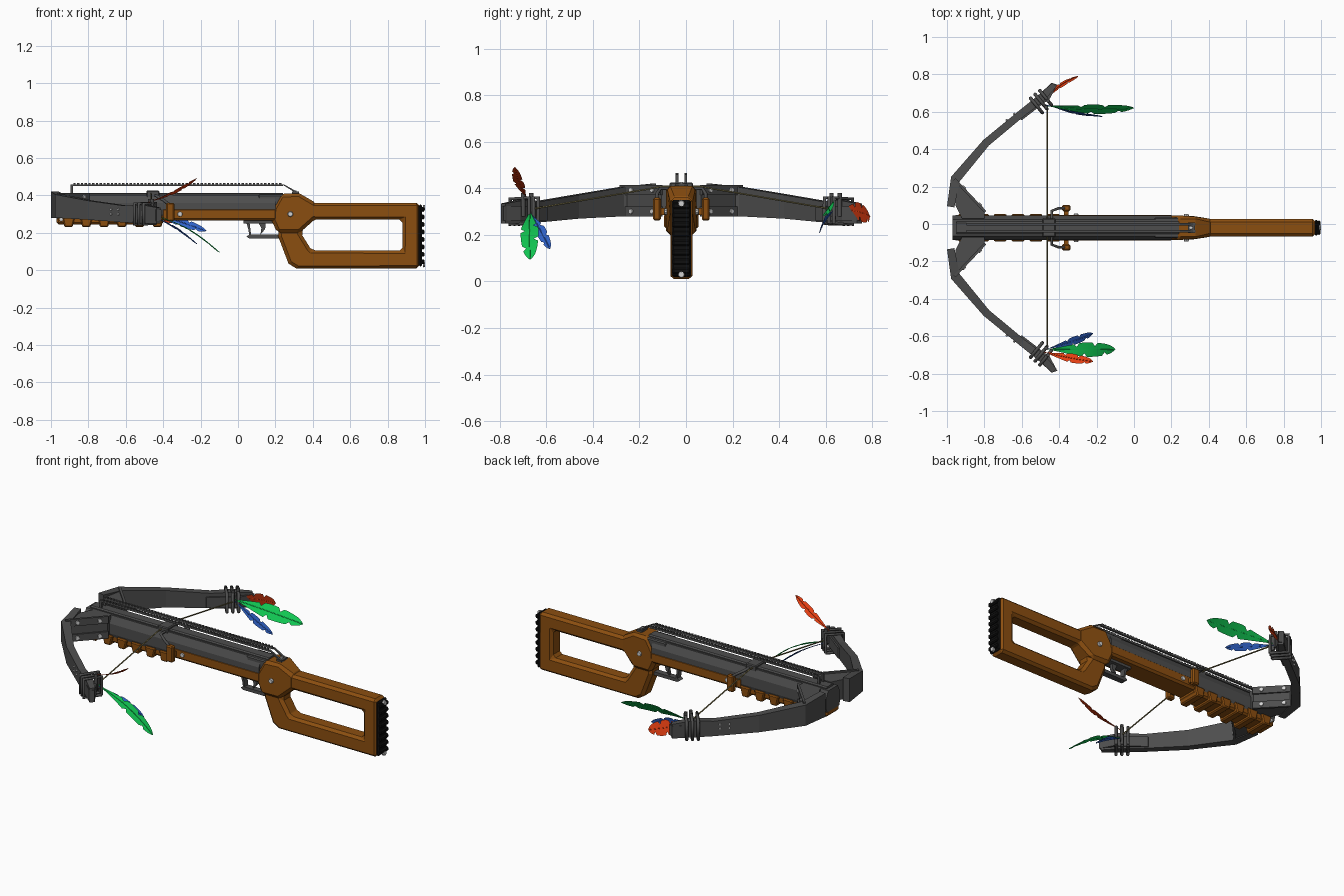
import bpy, bmesh, math
from mathutils import Vector

cube = bpy.data.objects.get("Cube")
if cube:
    bpy.data.objects.remove(cube)

CY = -0.02  # centre line of the bow


def material(name, rgb):
    m = bpy.data.materials.new(name)
    m.use_nodes = True
    m.diffuse_color = (*rgb, 1)
    m.node_tree.nodes["Principled BSDF"].inputs["Base Color"].default_value = (*rgb, 1)
    return m


WOOD = material("brown wood", (0.26, 0.077, 0.005))
METAL = material("dark grey metal", (0.075, 0.075, 0.075))
RUBBER = material("black rubber", (0.005, 0.005, 0.005))
STEEL = material("pale steel", (0.65, 0.65, 0.65))
CORD = material("tan cord", (0.2, 0.17, 0.07))
GREEN = material("green feather", (0.006, 0.6, 0.09))
BLUE = material("blue feather", (0.03, 0.127, 0.6))
RED = material("red feather", (0.8, 0.05, 0.006))


def finish(name, bm, mat, bevel=0):
    bmesh.ops.recalc_face_normals(bm, faces=bm.faces)
    me = bpy.data.meshes.new(name)
    bm.to_mesh(me)
    bm.free()
    me.materials.append(mat)
    ob = bpy.data.objects.new(name, me)
    bpy.context.collection.objects.link(ob)
    if bevel:
        b = ob.modifiers.new("chamfer", "BEVEL")
        b.width, b.segments, b.limit_method = bevel, 1, "ANGLE"
        b.angle_limit = math.radians(40)
    return ob


def loft(name, rings, mat, bevel=0, closed=False):
    """Skin a list of equal rings of 3D points."""
    bm = bmesh.new()
    vs = [[bm.verts.new(p) for p in r] for r in rings]
    n = len(vs[0])
    pairs = list(zip(vs, vs[1:] + vs[:1])) if closed else list(zip(vs, vs[1:]))
    for a, b in pairs:
        for i in range(n):
            j = (i + 1) % n
            bm.faces.new((a[i], a[j], b[j], b[i]))
    if not closed:
        bm.faces.new(vs[0])
        bm.faces.new(vs[-1])
    return finish(name, bm, mat, bevel)


def side_prism(name, pts, half, mat, bevel=0, y=0):
    """Outline in x and z, thickened across y."""
    return loft(name, [[(x, CY + y + s * half, z) for x, z in pts] for s in (-1, 1)], mat, bevel)


def box(name, x0, x1, y0, y1, z0, z1, mat, bevel=0):
    pts = [(x0, z0), (x1, z0), (x1, z1), (x0, z1)]
    return side_prism(name, pts, abs(y1 - y0) / 2, mat, bevel, (y0 + y1) / 2)


def x_prism(name, pts, x0, x1, mat):
    """Half outline in y and z, mirrored and run along x."""
    full = pts + [(-y, z) for y, z in reversed(pts)]
    return loft(name, [[(x, CY + y, z) for y, z in full] for x in (x0, x1)], mat)


def tube(name, pts, r, mat):
    cu = bpy.data.curves.new(name, "CURVE")
    cu.dimensions, cu.bevel_depth, cu.bevel_resolution = "3D", r, 1
    cu.use_fill_caps = True
    sp = cu.splines.new("POLY")
    sp.points.add(len(pts) - 1)
    for p, co in zip(sp.points, pts):
        p.co = (*co, 1)
    cu.materials.append(mat)
    ob = bpy.data.objects.new(name, cu)
    bpy.context.collection.objects.link(ob)


def bolt(name, pos, direction, r=0.013):
    bm = bmesh.new()
    bmesh.ops.create_cone(bm, cap_ends=True, segments=10, radius1=r, radius2=r * 0.8, depth=0.012)
    ob = finish(name, bm, STEEL)
    ob.location = pos
    ob.rotation_euler = Vector(direction).to_track_quat("Z", "Y").to_euler()


# Stock: open frame, with a wider hump at the wrist
outer = [(.215, .18), (.22, .36), (.40, .36), (.97, .36), (.97, .01), (.31, .01), (.27, .035)]
inner = [(.335, .2), (.36, .23), (.40, .27), (.88, .27), (.88, .105), (.40, .105), (.385, .12)]
h = 0.047
loft("stock_frame", [[(a[0], CY - h, a[1]), (a[0], CY + h, a[1]), (b[0], CY + h, b[1]), (b[0], CY - h, b[1])]
                     for a, b in zip(outer, inner)], WOOD, 0.016, True)
hump = side_prism("stock_hump", [(.18, .265), (.185, .33), (.23, .41), (.33, .41), (.42, .358),
                                 (.42, .28), (.33, .2), (.21, .2)], 0.066, WOOD, 0.018)
for v in hump.data.vertices:
    if v.co.x > 0.35:
        v.co.y = CY + (v.co.y - CY) * 0.68

# Ribbed butt pad with two screws
box("butt_pad", .965, .985, -.042, .042, .02, .35, RUBBER, 0.008)
for i in range(8):
    z = 0.032 + i * 0.04
    box("butt_rib", .98, .997, -.038, .038, z, z + 0.026, RUBBER, 0.006)
for z in (.03, .335):
    bolt("butt_screw", (.994, CY, z), (1, 0, 0), 0.015)

# Receiver, body and ribbed foregrip
x_prism("receiver", [(.058, .275), (.066, .30), (.066, .36), (.045, .402)], -.97, .2, METAL)
x_prism("receiver_top", [(.034, .39), (.034, .408), (.026, .414)], -.95, .24, METAL)
box("rear_block", .11, .24, -.055, .055, .345, .404, METAL, 0.006)
box("body_wood", -.41, .21, -.068, .068, .265, .335, WOOD, 0.012)
box("foregrip", -.97, -.40, -.06, .06, .245, .30, WOOD, 0.01)
for i in range(6):
    x = -.94 + i * 0.095
    side_prism("foregrip_rib", [(x, .29), (x + .012, .23), (x + .055, .23), (x + .07, .29)], 0.074, WOOD, 0.006)

# Raised toothed rail with a front post and a sloping rear end
for s in (-1, 1):
    y = s * 0.019
    box("rail_bar", -.885, .24, y - .006, y + .006, .45, .459, METAL)
    tooth = box("rail_teeth", -.88, -.868, y - .006, y + .006, .458, .466, METAL)
    arr = tooth.modifiers.new("row", "ARRAY")
    arr.count, arr.use_relative_offset, arr.use_constant_offset = 56, False, True
    arr.constant_offset_displace = (.02, 0, 0)
    box("rail_post", -.895, -.883, y - .006, y + .006, .40, .459, METAL)
    side_prism("rail_slope", [(.235, .459), (.245, .459), (.33, .412), (.31, .412)], .006, METAL, 0, y)
box("rear_sight", .29, .325, -.028, .028, .405, .42, METAL)
bolt("sight_screw", (.305, CY, .421), (0, 0, 1), 0.01)

# Trigger and guard
side_prism("trigger_guard", [(.04, .27), (.06, .27), (.07, .19), (.22, .19), (.22, .17), (.06, .17), (.045, .18),
                             (.06, .19), (.055, .22)], 0.018, METAL)
side_prism("trigger", [(.10, .27), (.15, .27), (.145, .22), (.12, .19), (.125, .225)], 0.01, METAL)
box("guard_mount", .03, .2, -.03, .03, .25, .27, METAL)

# String and latch
box("string_latch", -.49, -.42, -.05, .05, .385, .425, METAL, 0.005)
tube("bow_string", [(-.465, CY - .65, .31), (-.465, CY - .08, .408), (-.465, CY + .08, .408),
                    (-.465, CY + .65, .31)], 0.004, CORD)

# Limb path: x, y, bottom, top, half thickness
limb = [(-.98, .112, .28, .422, .02), (-.955, .26, .28, .405, .026), (-.79, .455, .27, .372, .021),
        (-.6, .612, .255, .345, .02), (-.50, .69, .25, .35, .022), (-.425, .765, .25, .335, .015)]
for side, s in (("left", 1), ("right", -1)):
    rings = []
    for i, (x, y, lo, hi, t) in enumerate(limb):
        a, b = limb[max(i - 1, 0)], limb[min(i + 1, len(limb) - 1)]
        d = Vector((b[0] - a[0], b[1] - a[1])).normalized() * t
        p, q = (x + d.y, CY + s * (y - d.x)), (x - d.y, CY + s * (y + d.x))
        rings.append([(*p, lo), (*q, lo), (*q, hi), (*p, hi)])
    loft(side + "_limb", rings, METAL)

    # Gusset to the body, with bolted flanges
    tri = [(-.95, .25), (-.80, .085), (-.80, .05), (-.92, .05), (-.955, .12)]
    loft(side + "_gusset", [[(x, CY + s * y, z) for x, y in tri] for z in (.285, .405)], METAL)
    flange = [(-.955, .265), (-.79, .09), (-.80, .08), (-.965, .255)]
    for z in (.28, .372):
        loft(side + "_flange", [[(x, CY + s * y, k) for x, y in flange] for k in (z, z + .042)], METAL)
        for f in (.2, .72):
            bolt(side + "_flange_bolt", (-.79 - .165 * f, CY + s * (.09 + .175 * f), z + .021), (.73, s * .68, 0))
    for x, y in ((-.68, .575), (-.64, .608)):
        for z in (.30, .325):
            bolt(side + "_limb_rivet", (x, CY + s * y, z), (-.64, s * .77, 0), 0.007)

    # Reinforced tip, cord wraps and nock pegs
    tip = [(-.63, .60), (-.60, .575), (-.45, .69), (-.41, .765), (-.44, .775)]
    loft(side + "_tip_plate", [[(x, CY + s * y, z) for x, y in tip] for z in (.262, .325)], METAL)
    for k in range(3):
        x, y = -.53 + k * .025, .665 + k * .02
        c = [(x + .04, y - .05), (x - .025, y + .03)]
        loop = [(*c[0], .25), (*c[1], .245), (*c[1], .355), (*c[0], .36), (*c[0], .25)]
        tube(side + "_wrap", [(a, CY + s * b, z) for a, b, z in loop], 0.009, METAL)
    for x, y in ((-.47, .645), (-.46, .68)):
        tube(side + "_nock_peg", [(x, CY + s * y, .28), (x, CY + s * y, .38)], 0.011, METAL)

    # Side lugs, hooks and body screws
    box(side + "_lug", -.385, -.34, s * .088, s * .122, .262, .36, WOOD, 0.007)
    box(side + "_lug_bridge", -.375, -.35, s * .05, s * .1, .285, .315, WOOD)
    tube(side + "_hook", [(-.44, CY + s * .04, .40), (-.44, CY + s * .09, .40), (-.40, CY + s * .105, .375),
                          (-.36, CY + s * .105, .345)], 0.008, METAL)
    for x, y in ((-.31, .069), (.28, .067)):
        bolt(side + "_screw", (x, CY + s * y, .30), (0, s, 0), 0.015)
    bolt(side + "_grip_screw", (-.945, CY + s * .062, .272), (0, s, 0), 0.012)


def feather(name, base, tip, across, half, bow, mat):
    """Curved vane with torn notches and a thin quill."""
    base, tip, across = Vector(base), Vector(tip), Vector(across)
    axis = tip - base
    across = (across - axis * across.dot(axis) / axis.length_squared).normalized()
    up = axis.cross(across).normalized()
    up = up if up.z > 0 else -up
    bm = bmesh.new()
    rows, spine, n = [], [], 24
    for i in range(n + 1):
        t = i / n
        mid = base + axis * t + up * bow * math.sin(math.pi * t)
        w = half * min(1, 0.08 + 1.9 * t) * math.sqrt(max(0.04, 1 - t ** 5))
        wl = w * (0.5 if i in (9, 16) else 1)
        wr = w * (0.5 if i in (12, 20) else 1)
        spine.append(mid + up * 0.001)
        rows.append([bm.verts.new(p) for p in (mid + across * wl - axis * .02, mid, mid - across * wr - axis * .02)])
    for a, b in zip(rows, rows[1:]):
        for j in (0, 1):
            bm.faces.new((a[j], a[j + 1], b[j + 1], b[j]))
    finish(name, bm, mat)
    tube(name + "_quill", [base - axis.normalized() * 0.04] + spine, 0.002, mat)


feather("right_green_feather", (-.44, -.67, .29), (-.10, -.67, .095), (0, 1, .1), .04, .025, GREEN)
feather("right_blue_feather", (-.44, -.66, .28), (-.22, -.585, .14), (0, 1, .3), .024, .012, BLUE)
feather("right_red_feather", (-.46, -.69, .37), (-.22, -.735, .49), (0, 1, -.4), .026, -.012, RED)
feather("left_green_feather", (-.44, .63, .32), (0, .62, .30), (0, .6, .8), .043, .015, GREEN)
feather("left_blue_feather", (-.44, .63, .30), (-.17, .575, .21), (0, .3, 1), .024, .01, BLUE)
feather("left_red_feather", (-.46, .68, .31), (-.30, .79, .28), (.15, -.25, 1), .045, .012, RED)
